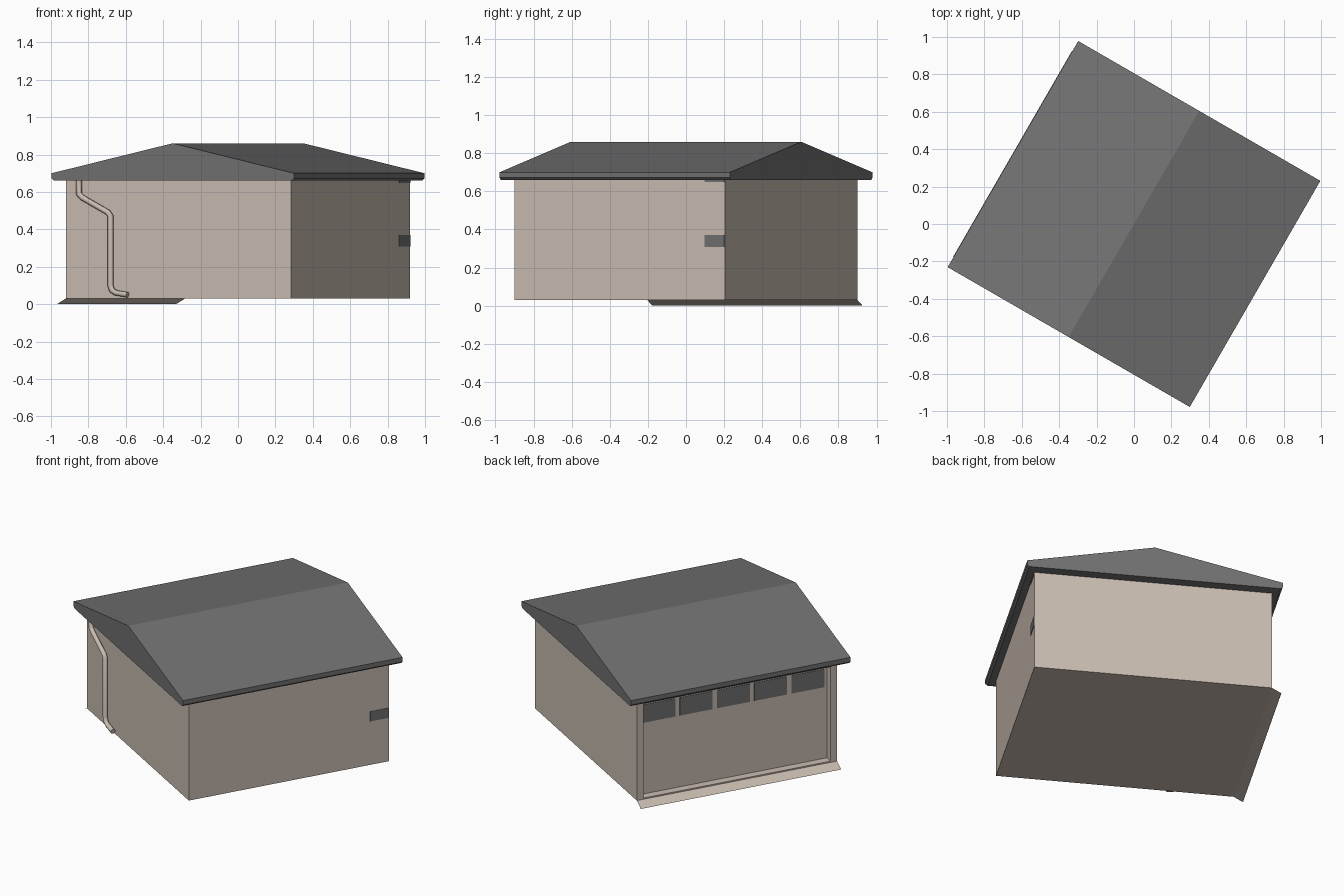
import bpy, bmesh, math
from mathutils import Matrix, Vector

if "Cube" in bpy.data.objects:
    bpy.data.objects.remove(bpy.data.objects["Cube"])

ROT = Matrix.Rotation(math.radians(-30), 4, 'Z')   # whole garage is turned 30 degrees


def material(name, rgb):
    m = bpy.data.materials.new(name)
    m.diffuse_color = (*rgb, 1)
    m.use_nodes = True
    m.node_tree.nodes["Principled BSDF"].inputs["Base Color"].default_value = m.diffuse_color
    return m


WALL = material("beige wall", (0.59, 0.51, 0.445))
ROOF = material("grey roof", (0.168, 0.168, 0.172))
GLASS = material("dark grey glass", (0.165, 0.165, 0.168))


def finish(bm, name, mat):
    bm.transform(ROT)
    me = bpy.data.meshes.new(name)
    bm.to_mesh(me)
    bm.free()
    me.materials.append(mat)
    ob = bpy.data.objects.new(name, me)
    bpy.context.collection.objects.link(ob)
    return ob


def box(name, mat, x0, x1, y0, y1, z0, z1):
    bm = bmesh.new()
    bmesh.ops.create_cube(bm, size=1)
    for v in bm.verts:
        v.co = ((x0 + x1) / 2 + v.co.x * (x1 - x0),
                (y0 + y1) / 2 + v.co.y * (y1 - y0),
                (z0 + z1) / 2 + v.co.z * (z1 - z0))
    return finish(bm, name, mat)


HU, HV, Z0, Z1 = 0.695, 0.637, 0.03, 0.66
DOOR_U, OPEN_V = -0.645, 0.595

# main body, its left face is the recessed garage door
box("garage_body", WALL, DOOR_U, HU, -HV, HV, Z0, Z1 + 0.01)

# surround of the door opening
box("door_post_near", WALL, -HU, DOOR_U, -HV, -OPEN_V, Z0, Z1 + 0.01)
box("door_post_far", WALL, -HU, DOOR_U, OPEN_V, HV, Z0, Z1 + 0.01)
box("door_lintel", WALL, -HU, DOOR_U, -OPEN_V, OPEN_V, 0.637, Z1 + 0.01)
box("door_sill", WALL, -HU, DOOR_U, -OPEN_V, OPEN_V, Z0, 0.038)

# row of five door windows
for i in range(5):
    c = (i - 2) * 0.237
    box(f"door_window_{i + 1}", GLASS, DOOR_U - 0.003, DOOR_U + 0.003,
        max(c - 0.104, -0.593), min(c + 0.104, 0.593), 0.492, 0.607)

# vents on the back wall
box("wall_vent", GLASS, HU - 0.003, HU + 0.003, 0.516, 0.634, 0.307, 0.37)
box("eave_vent", GLASS, HU - 0.003, HU + 0.003, 0.516, 0.634, 0.648, 0.662)

# gable roof prism
bm = bmesh.new()
half = [(0.735, 0.66), (0.7475, 0.672), (0.7475, 0.70)]
profile = half + [(0, 0.86)] + [(-u, z) for u, z in reversed(half)]
face = bm.faces.new([bm.verts.new((u, -0.698, z)) for u, z in profile])
ext = bmesh.ops.extrude_face_region(bm, geom=[face])
for v in ext["geom"]:
    if isinstance(v, bmesh.types.BMVert):
        v.co.y = 0.698
bmesh.ops.recalc_face_normals(bm, faces=bm.faces)
finish(bm, "roof", ROOF)

# thin sloping ramp in front of the door
bm = bmesh.new()
bm.faces.new([bm.verts.new(p) for p in
              [(-HU, -HV, Z0), (-HU, HV, Z0), (-HU - 0.055, HV, 0), (-HU - 0.055, -HV, 0)]])
finish(bm, "door_ramp", WALL)

# downspout running down the front wall
path = [(-0.605, 0.668), (-0.605, 0.59), (-0.585, 0.57), (-0.425, 0.49),
        (-0.41, 0.47), (-0.41, 0.10), (-0.40, 0.073), (-0.375, 0.06), (-0.305, 0.05)]
cu = bpy.data.curves.new("downspout", 'CURVE')
cu.dimensions = '3D'
cu.bevel_depth = 0.016
cu.bevel_resolution = 1
cu.use_fill_caps = True
sp = cu.splines.new('POLY')
sp.points.add(len(path) - 1)
for p, (u, z) in zip(sp.points, path):
    p.co = (*(ROT @ Vector((u, -HV - 0.016, z))), 1)
cu.materials.append(WALL)
bpy.context.collection.objects.link(bpy.data.objects.new("downspout", cu))
